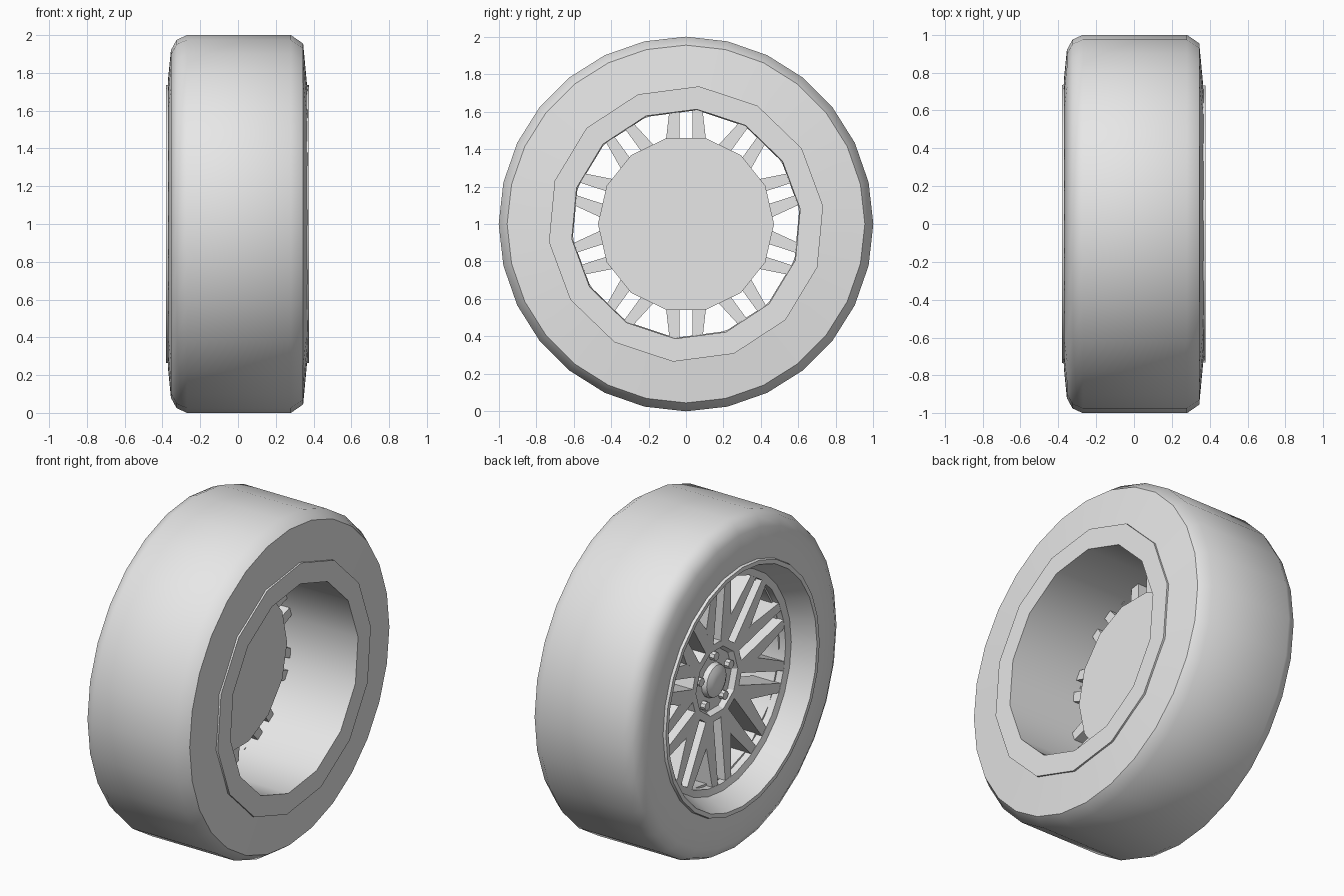
import bpy, bmesh, math
from math import sin, cos, pi, radians
from mathutils import Matrix

cube = bpy.data.objects.get("Cube")
if cube:
    bpy.data.objects.remove(cube)

grey = bpy.data.materials.new("plain grey")
grey.use_nodes = True
grey.diffuse_color = (0.8, 0.8, 0.8, 1)
grey.node_tree.nodes["Principled BSDF"].inputs["Base Color"].default_value = (0.8, 0.8, 0.8, 1)


def finish(name, bm, angle=40):
    bmesh.ops.recalc_face_normals(bm, faces=bm.faces)
    mesh = bpy.data.meshes.new(name)
    bm.to_mesh(mesh)
    bm.free()
    mesh.materials.append(grey)
    ob = bpy.data.objects.new(name, mesh)
    ob.location.z = 1
    bpy.context.collection.objects.link(ob)
    bpy.ops.object.select_all(action='DESELECT')
    ob.select_set(True)
    bpy.context.view_layer.objects.active = ob
    bpy.ops.object.shade_smooth_by_angle(angle=radians(angle))
    return ob


def lathe(name, profile, sides, closed=True, turn=0, angle=40):
    """Turn (x, radius) points about the x axis; open profiles get end caps."""
    bm = bmesh.new()
    rings = []
    for k in range(sides):
        a = 2 * pi * k / sides + radians(turn)
        rings.append([bm.verts.new((x, r * sin(a), r * cos(a))) for x, r in profile])
    n = len(profile)
    for k in range(sides):
        a, b = rings[k], rings[(k + 1) % sides]
        for i in range(n if closed else n - 1):
            j = (i + 1) % n
            bm.faces.new((a[i], a[j], b[j], b[i]))
    if not closed:
        bm.faces.new([r[0] for r in rings])
        bm.faces.new([r[-1] for r in rings])
    return finish(name, bm, angle)


# Tyre: rounded outer shoulder, crisp inner side
lathe("tire", [(-.36, .72), (-.37, .77), (-.355, .92), (-.325, .975), (-.27, 1),
               (.28, 1), (.345, .955), (.367, .72)], 28)

# Rim: outer lip with dished cone, and the open barrel behind it
lathe("rim_lip", [(-.36, .74), (-.38, .735), (-.38, .71), (-.25, .65),
                  (-.24, .61), (-.1, .61), (-.1, .7)], 28)
lathe("rim_barrel", [(-.2, .61), (.377, .615), (.377, .738), (.35, .738), (-.2, .7)],
      14, turn=5.4)

# Backing disc
lathe("backing_disc", [(-.06, .47), (0, .47)], 14, closed=False, turn=12.9)

# Spokes: ten slotted pairs, each leg tapering outwards
bm = bmesh.new()
leg = [(.22, .035), (.62, .035), (.62, .087), (.361, .117), (.22, .072)]
for k in range(10):
    turn = Matrix.Rotation(2 * pi * k / 10, 4, 'X')
    for side in (-1, 1):
        front = [bm.verts.new(turn @ Matrix.Translation((-.19 - .08 * r, side * v, r)).translation)
                 for r, v in leg]
        back = [bm.verts.new(turn @ Matrix.Translation((-.06, side * v, r)).translation)
                for r, v in leg]
        bm.faces.new(front)
        bm.faces.new(back)
        for i in range(len(leg)):
            j = (i + 1) % len(leg)
            bm.faces.new((front[i], front[j], back[j], back[i]))
finish("spokes", bm, 20)

# Hub: ring with a recessed floor and a domed cap
lathe("hub_ring", [(-.208, .245), (-.207, .2), (-.18, .185), (-.06, .185), (-.06, .245)], 10, turn=18, angle=20)
lathe("hub_floor", [(-.175, .195), (-.06, .195)], 10, closed=False, turn=18)
lathe("hub_cap", [(-.225, .03), (-.22, .065), (-.205, .095), (-.165, .105)], 16, closed=False)

# Five wheel nuts
bm = bmesh.new()
for k in range(5):
    a = 2 * pi * k / 5
    place = Matrix.Translation((-.185, .148 * sin(a), .148 * cos(a))) @ Matrix.Rotation(pi / 2, 4, 'Y')
    bmesh.ops.create_cone(bm, cap_ends=True, segments=8, radius1=.026, radius2=.026,
                          depth=.04, matrix=place)
finish("wheel_nuts", bm)
